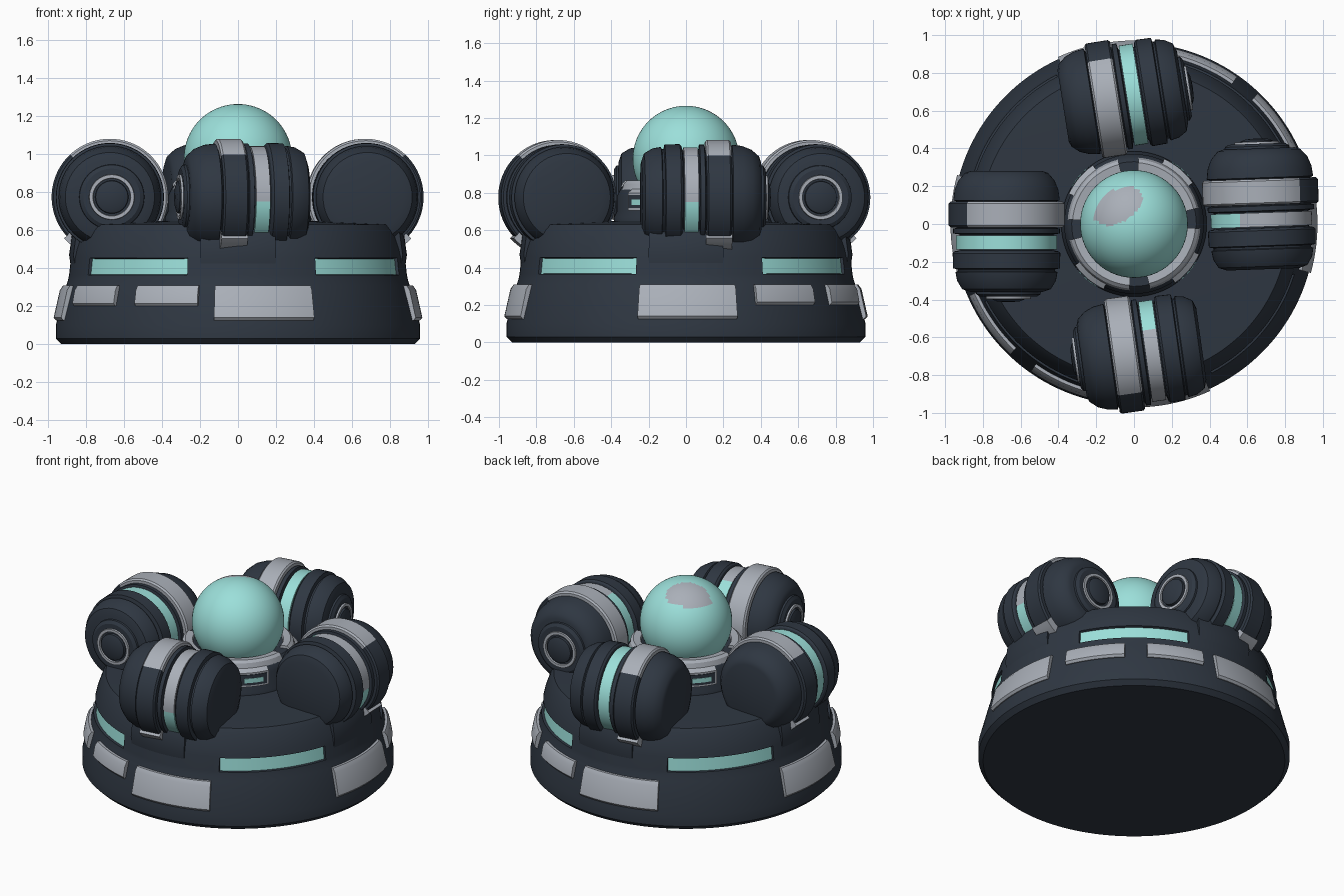
import bpy, bmesh, math
from mathutils import Matrix, Vector

if "Cube" in bpy.data.objects:
    bpy.data.objects.remove(bpy.data.objects["Cube"])

rad = math.radians


def material(name, col):
    m = bpy.data.materials.new(name)
    m.diffuse_color = (*col, 1)
    m.use_nodes = True
    m.node_tree.nodes["Principled BSDF"].inputs["Base Color"].default_value = m.diffuse_color
    return m


DARK = material("dark_slate", (0.028, 0.038, 0.054))
GREY = material("light_grey", (0.40, 0.43, 0.48))
TEAL = material("pale_teal", (0.33, 0.74, 0.70))


def finish(name, bm, mats):
    bmesh.ops.remove_doubles(bm, verts=bm.verts, dist=1e-5)
    bmesh.ops.recalc_face_normals(bm, faces=bm.faces)
    me = bpy.data.meshes.new(name)
    bm.to_mesh(me)
    bm.free()
    for m in mats:
        me.materials.append(m)
    ob = bpy.data.objects.new(name, me)
    bpy.context.collection.objects.link(ob)
    return ob


def sweep_bm(section, a0=0, a1=360, n=64, M=Matrix()):
    """Turn a closed (radius, height) section about local z from a0 to a1 degrees."""
    bm = bmesh.new()
    full = a1 - a0 >= 360
    rings = []
    for i in range(n if full else n + 1):
        a = rad(a0 + (a1 - a0) * i / n)
        rings.append([bm.verts.new(M @ Vector((r * math.cos(a), r * math.sin(a), h)))
                      for r, h in section])
    k = len(section)
    for i in range(n):
        p, q = rings[i], rings[(i + 1) % len(rings)]
        for j in range(k):
            j2 = (j + 1) % k
            if section[j][0] == 0 and section[j2][0] == 0:
                continue
            if section[j][0] == 0:
                bm.faces.new((p[j], p[j2], q[j2]))
            elif section[j2][0] == 0:
                bm.faces.new((p[j], p[j2], q[j]))
            else:
                bm.faces.new((p[j], p[j2], q[j2], q[j]))
    if not full:
        bm.faces.new(rings[0])
        bm.faces.new(rings[-1])
    return bm


def sweep(name, section, mat, a0=0, a1=360, n=64, M=Matrix()):
    return finish(name, sweep_bm(section, a0, a1, n, M), [mat])


# Round base, with recessed teal light slots in its wall
base = [(0, 0), (0.93, 0), (0.96, 0.03), (0.96, 0.10), (0.905, 0.31), (0.895, 0.34),
        (0.89, 0.365), (0.88, 0.455), (0.87, 0.50), (0.835, 0.60), (0.815, 0.63), (0.38, 0.65), (0, 0.65)]
bm = sweep_bm(base, n=144)
bmesh.ops.remove_doubles(bm, verts=bm.verts, dist=1e-5)
bmesh.ops.recalc_face_normals(bm, faces=bm.faces)
slots = []
for f in bm.faces:
    c = f.calc_center_median()
    az = math.degrees(math.atan2(c.y, c.x))
    if 0.37 < c.z < 0.45 and c.xy.length > 0.8 and abs((az + 40 + 45) % 90 - 45) < 22.5:
        slots.append(f)
bmesh.ops.inset_region(bm, faces=slots, thickness=0.004, depth=-0.015)
for f in slots:
    f.material_index = 1
finish("base", bm, [DARK, TEAL])

# Raised grey armour plates around the base: (azimuth, half width, lower z)
plates = [(-81.5, 16, 0.125), (0.5, 16, 0.125), (-114, 11, 0.20), (-145, 11.5, 0.20)]
plates += [(a + 180, w, z) for a, w, z in plates]
for i, (az, w, z0) in enumerate(plates):
    def wall(z):
        return 0.96 - (z - 0.10) * 0.26
    sec = [(wall(z0) - 0.03, z0), (wall(z0) + 0.006, z0), (wall(z0) + 0.018, z0 + 0.015),
           (wall(0.29) + 0.028, 0.285), (wall(0.31) + 0.016, 0.31), (wall(0.31) - 0.03, 0.31)]
    sweep(f"base_plate_{i}", sec, GREY, az - w, az + w, 14)

# Socket holding the orb
sweep("socket", [(0.2, 0.63), (0.385, 0.63), (0.385, 0.67), (0.37, 0.70), (0.37, 0.78), (0.345, 0.83),
                 (0.33, 0.845), (0.27, 0.845), (0.2, 0.8)], DARK, n=64)
for k in range(4):
    az = -40 + 90 * k
    sweep(f"socket_rim_{k}", [(0.27, 0.83), (0.352, 0.815), (0.342, 0.85), (0.325, 0.865), (0.28, 0.86)],
          GREY, az - 36, az + 36, 16)
    sweep(f"socket_window_frame_{k}", [(0.35, 0.705), (0.38, 0.705), (0.38, 0.80), (0.35, 0.82)],
          GREY, az - 15, az + 15, 8)
    sweep(f"socket_window_recess_{k}", [(0.36, 0.718), (0.384, 0.718), (0.384, 0.788), (0.36, 0.788)],
          DARK, az - 13, az + 13, 8)
    sweep(f"socket_window_light_{k}", [(0.37, 0.735), (0.387, 0.735), (0.387, 0.765), (0.37, 0.765)],
          TEAL, az - 9, az + 9, 8)

# Glowing orb with one grey blotch on top
bm = bmesh.new()
bmesh.ops.create_uvsphere(bm, u_segments=72, v_segments=40, radius=0.285,
                          matrix=Matrix.Translation((0, 0, 0.98)))
for f in bm.faces:
    c = f.calc_center_median()
    dx, dy = c.x + 0.085, c.y - 0.095
    u, v = (dx + dy * 0.6) / 1.166, (dy - dx * 0.6) / 1.166
    if c.z > 0.98 and (u / 0.14) ** 2 + (v / 0.085) ** 2 < 1:
        f.material_index = 1
finish("orb", bm, [TEAL, GREY])


def wheel(name, az, yaw, dist, shift, flip, boss, grey_strip):
    """Drum on its side. Local x points outward, y up, z along the axle (grey band side)."""
    a = rad(az + yaw)
    out = Vector((math.cos(a), math.sin(a), 0))
    axle = Vector((-math.sin(a), math.cos(a), 0)) * flip
    c0 = Vector((math.cos(rad(az)), math.sin(rad(az)), 0)) * dist
    loc = c0 + axle * shift + Vector((0, 0, 0.775))
    M = Matrix((out, Vector((0, 0, 1)), axle)).transposed().to_4x4()
    M.translation = loc

    # drum with rounded ends and grooves
    sweep(name + "_drum", [(0, -0.36), (0.19, -0.36), (0.235, -0.345), (0.262, -0.30), (0.27, -0.255),
                           (0.258, -0.25), (0.258, -0.24), (0.283, -0.235), (0.285, -0.155), (0.275, -0.145),
                           (0.25, -0.14), (0.25, -0.055), (0.282, -0.05), (0.282, -0.025), (0.265, -0.02),
                           (0.265, 0.12), (0.282, 0.125), (0.275, 0.18), (0.255, 0.23), (0.22, 0.27),
                           (0.19, 0.28), (0, 0.28)], DARK, n=56, M=M)
    # thin light strip in the groove
    strip = [(0.24, -0.135), (0.268, -0.135), (0.268, -0.06), (0.24, -0.06)]
    if grey_strip:
        sweep(name + "_strip_low", strip, TEAL, -50, -5, 10, M)
        sweep(name + "_strip_mid", strip, GREY, -5, 115, 24, M)
        sweep(name + "_strip_inner", strip, TEAL, 115, 215, 20, M)
    else:
        sweep(name + "_strip", strip, TEAL, -50, 215, 48, M)
    # grey band over the top, dark plate outside, grey clip at the foot
    band = [(0.25, -0.018), (0.297, -0.018), (0.307, -0.008), (0.307, 0.108), (0.297, 0.118), (0.25, 0.118)]
    sweep(name + "_band", band, GREY, 47, 215, 32, M)
    sweep(name + "_outer_plate", band, DARK, -42, 47, 18, M)
    sweep(name + "_clip", [(0.25, -0.02), (0.325, -0.02), (0.325, 0.12), (0.25, 0.12)], GREY, -62, -42, 4, M)
    # round axle boss on one end
    end = 0.28 if boss > 0 else -0.36
    B = M @ Matrix.Translation((-0.01, 0, end)) @ Matrix.Diagonal((1, 1, boss, 1))
    sweep(name + "_boss", [(0, -0.02), (0.175, -0.02), (0.17, 0.012), (0.15, 0.025), (0, 0.025)], DARK, n=40, M=B)
    sweep(name + "_boss_ring", [(0.095, 0.01), (0.122, 0.01), (0.118, 0.036), (0.1, 0.036)], GREY, n=40, M=B)
    sweep(name + "_boss_cap", [(0, 0.01), (0.09, 0.01), (0.085, 0.04), (0.06, 0.05), (0, 0.054)], DARK, n=40, M=B)
    # cradle joining the drum to the base wall
    sweep(name + "_cradle", [(0.7, 0.40), (0.88, 0.40), (0.89, 0.47), (0.875, 0.58), (0.83, 0.66), (0.7, 0.66)],
          DARK, az - 13, az + 13, 10)


wheel("front_wheel", -90, 8, 0.685, 0.0, -1, 1, True)
wheel("back_wheel", 90, 9, 0.685, 0.10, 1, -1, False)
wheel("left_wheel", 180, 0, 0.675, 0.0, -1, -1, False)
wheel("right_wheel", 0, 2, 0.675, 0.12, 1, 1, True)

# Smooth shading with sharp edges kept
for ob in bpy.context.scene.objects:
    ob.select_set(True)
    bpy.context.view_layer.objects.active = ob
bpy.ops.object.shade_smooth_by_angle(angle=rad(32))
